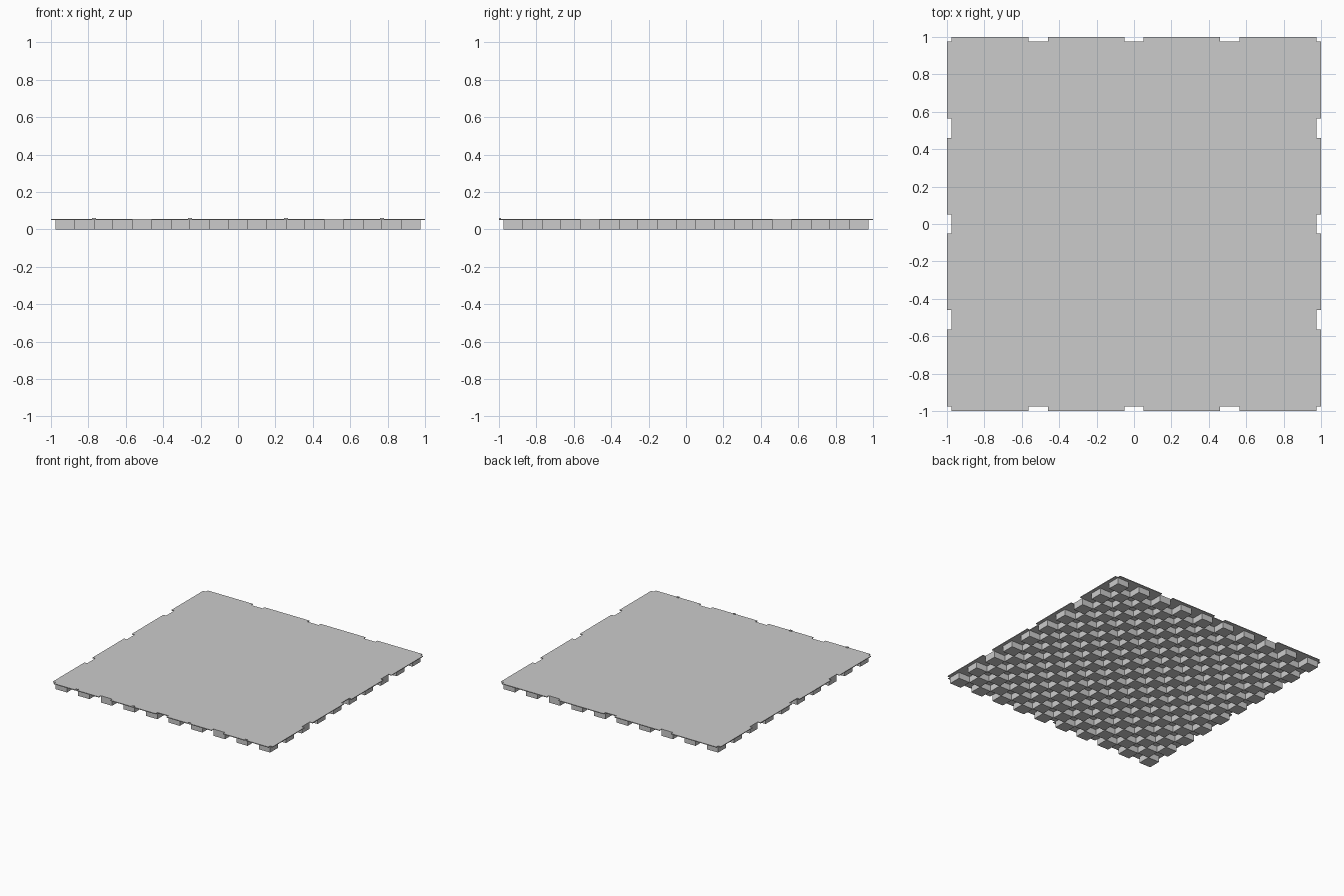
import bpy, bmesh

if "Cube" in bpy.data.objects:
    bpy.data.objects.remove(bpy.data.objects["Cube"], do_unlink=True)

grey = bpy.data.materials.new("light grey")
grey.use_nodes = True
grey.diffuse_color = (0.6, 0.6, 0.6, 1)
grey.node_tree.nodes["Principled BSDF"].inputs["Base Color"].default_value = (0.6, 0.6, 0.6, 1)

CELLS = 19
INNER = 0.975              # half width inside the edge tabs
CELL = 2 * INNER / CELLS
Z_BLOCK, Z_TOP, Z_CLIP = 0.05, 0.056, 0.062


def finish(name, bm):
    bmesh.ops.recalc_face_normals(bm, faces=bm.faces)
    mesh = bpy.data.meshes.new(name)
    bm.to_mesh(mesh)
    bm.free()
    mesh.materials.append(grey)
    obj = bpy.data.objects.new(name, mesh)
    bpy.context.collection.objects.link(obj)
    return obj


def add_box(bm, x0, x1, y0, y1, z0, z1):
    verts = bmesh.ops.create_cube(bm, size=1)["verts"]
    for v in verts:
        v.co = (x1 if v.co.x > 0 else x0,
                y1 if v.co.y > 0 else y0,
                z1 if v.co.z > 0 else z0)


# Thin top plate: one edge with shallow notches, turned four times
edge = [(-INNER, -INNER)]
for a, b in [(-INNER, -0.565), (-0.46, -0.05), (0.05, 0.46), (0.565, INNER)]:
    edge += [(a, -INNER), (a, -1), (b, -1), (b, -INNER)]
edge = edge[1:-1]
outline = []
for turn in range(4):
    outline += [(-INNER, -INNER)] if turn == 0 else [edge_start]
    outline += edge[1:]
    edge = [(-y, x) for x, y in edge]
    edge_start = edge[0]
bm = bmesh.new()
face = bm.faces.new([bm.verts.new((x, y, Z_BLOCK)) for x, y in outline])
side = bmesh.ops.extrude_face_region(bm, geom=[face])["geom"]
for v in side:
    if isinstance(v, bmesh.types.BMVert):
        v.co.z = Z_TOP
finish("top_plate", bm)

# Checkerboard of support blocks under the plate
bm = bmesh.new()
for i in range(CELLS):
    for j in range(CELLS):
        if (i + j) % 2 == 0:
            x, y = i * CELL - INNER, j * CELL - INNER
            add_box(bm, x, x + CELL, y, y + CELL, 0, Z_BLOCK)
finish("support_blocks", bm)

# Small raised clips along the front edge
bm = bmesh.new()
for k in (-7.5, -2.5, 2.5, 7.5):
    x = k * CELL
    add_box(bm, x - 0.01, x + 0.01, -1, -0.988, Z_BLOCK, Z_CLIP)
finish("edge_clips", bm)
